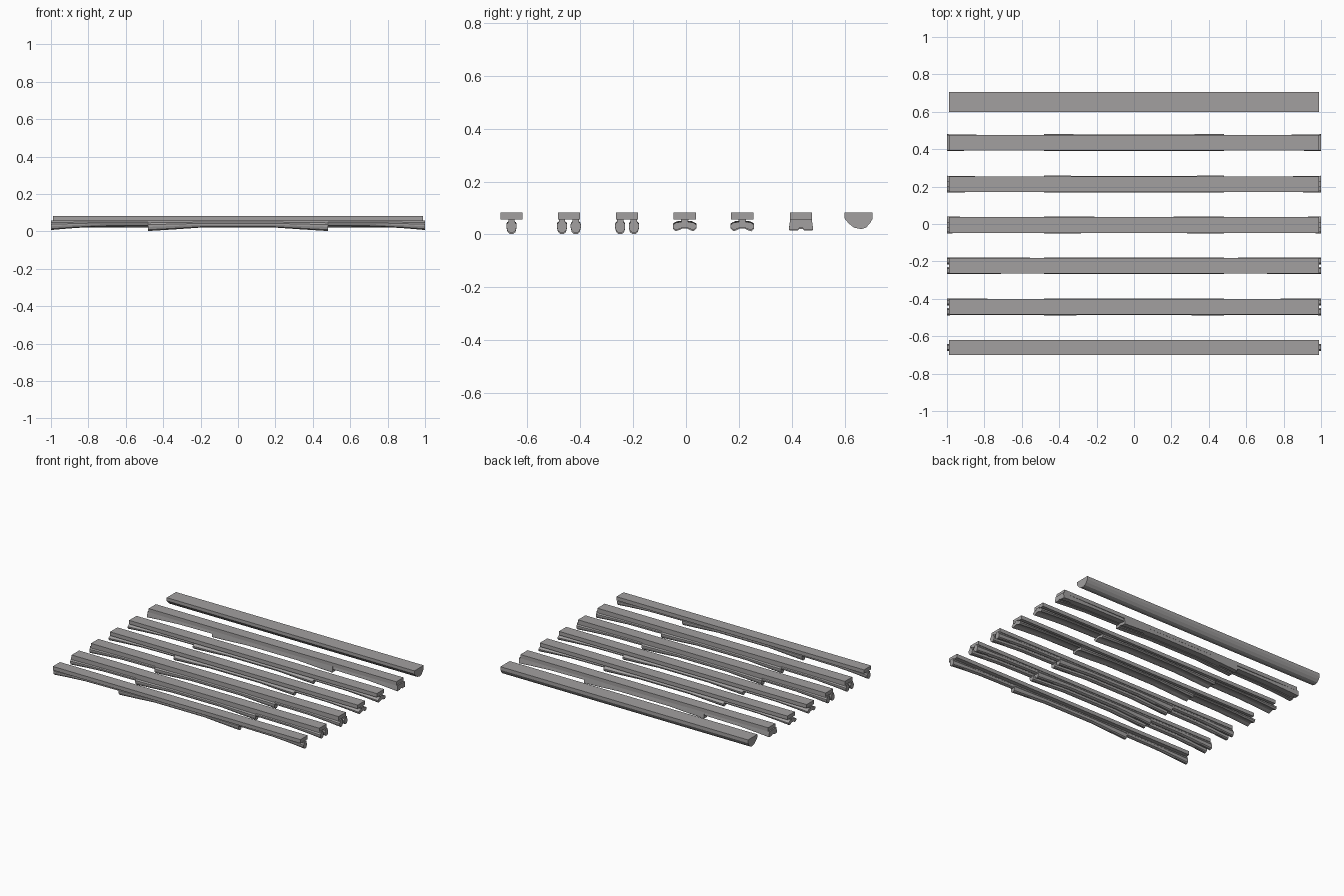
import bpy, bmesh

if "Cube" in bpy.data.objects:
    bpy.data.objects.remove(bpy.data.objects["Cube"])

grey = bpy.data.materials.new("warm grey")
grey.use_nodes = True
grey.diffuse_color = (0.36, 0.35, 0.35, 1)
grey.node_tree.nodes["Principled BSDF"].inputs["Base Color"].default_value = (0.36, 0.35, 0.35, 1)

TOP, UNDER, HALF = 0.083, 0.056, 0.99


def loft(name, profile, y, stations):
    """Sweep a (y, z) outline along x; each station is (x, depth, width)."""
    bm = bmesh.new()
    rings = []
    for x, depth, width in stations:
        rings.append([bm.verts.new((x, y + py * width, UNDER + (pz - UNDER) * depth))
                      for py, pz in profile])
    n = len(profile)
    for a, b in zip(rings, rings[1:]):
        for i in range(n):
            j = (i + 1) % n
            bm.faces.new((a[i], a[j], b[j], b[i]))
    bm.faces.new(rings[0])
    bm.faces.new(rings[-1])
    bmesh.ops.recalc_face_normals(bm, faces=bm.faces)
    mesh = bpy.data.meshes.new(name)
    bm.to_mesh(mesh)
    bm.free()
    mesh.materials.append(grey)
    ob = bpy.data.objects.new(name, mesh)
    bpy.context.collection.objects.link(ob)
    return ob


def mirrored(half):
    """Complete a symmetric outline from its +y half, listed top to bottom."""
    return half + [(-py, pz) for py, pz in reversed(half) if py > 0]


def slab(name, y, half_width):
    loft(name, [(-half_width, UNDER), (half_width, UNDER), (half_width, TOP), (-half_width, TOP)],
         y, [(-HALF, 1, 1), (HALF, 1, 1)])


def rib(name, profile, y):
    """Stepped rib: a centre piece and two end pieces, all arched."""
    centre = [(0.48, 1, 1), (0.34, 0.84, 1), (0.2, 0.66, 0.97)]
    loft(name + "_centre", profile, y,
         [(-x, d, w) for x, d, w in centre] + centre[::-1])
    end = [(0.48, 0.5, 0.86), (0.75, 0.56, 0.9), (0.9, 0.74, 0.96), (1.0, 0.9, 1)]
    for side, label in ((1, "left"), (-1, "right")):
        loft(f"{name}_{label}_end", profile, y, [(x * side, d, w) for x, d, w in end])


# Rib outlines
bulb = mirrored([(0.012, UNDER + 0.002), (0.012, 0.046), (0.019, 0.036), (0.019, 0.024),
                 (0.015, 0.009), (0.007, 0.002)])
splayed = mirrored([(0.015, UNDER + 0.002), (0.012, 0.046), (0.032, 0.044), (0.045, 0.034),
                    (0.044, 0.022), (0.034, 0.012), (0.022, 0.016), (0.008, 0.023)])
block = mirrored([(0.041, UNDER + 0.002), (0.045, 0.021), (0.044, 0.014), (0.012, 0.014), (0.008, 0.02)])

# Single-ribbed beam
slab("single_beam_slab", -0.66, 0.041)
rib("single_beam_rib", bulb, -0.66)

# Twin-ribbed beams
for label, y in (("first", -0.443), ("second", -0.223)):
    slab(f"{label}_twin_beam_slab", y, 0.042)
    for side, name in ((-1, "front"), (1, "back")):
        rib(f"{label}_twin_beam_{name}_rib", bulb, y + side * 0.026)

# Beams with splayed feet
for label, y in (("first", -0.005), ("second", 0.213)):
    slab(f"{label}_splayed_beam_slab", y, 0.042)
    rib(f"{label}_splayed_beam_foot", splayed, y)

# Block beam
slab("block_beam_slab", 0.435, 0.041)
rib("block_beam_body", block, 0.435)

# Half-round beam
half_round = [(-0.053, TOP), (0.053, TOP), (0.053, 0.06), (0.043, 0.042), (0.028, 0.026),
              (0.01, 0.02), (-0.018, 0.026), (-0.038, 0.042), (-0.053, 0.06)]
loft("half_round_beam", half_round, 0.653, [(-HALF, 1, 1), (HALF, 1, 1)])
